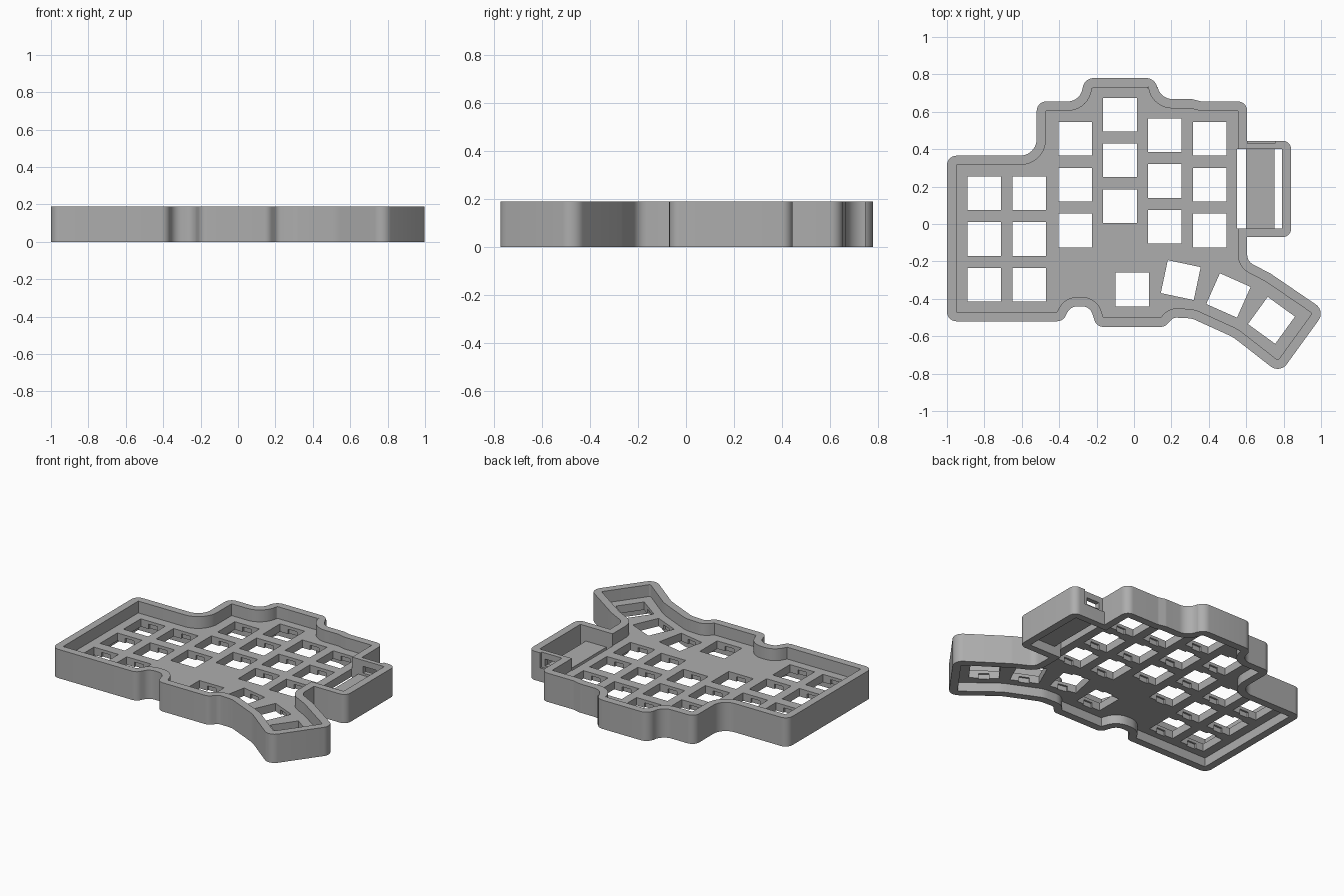
import bpy, bmesh, math
from mathutils import Vector, Matrix

if "Cube" in bpy.data.objects:
    bpy.data.objects.remove(bpy.data.objects["Cube"])

HEIGHT, PLATE_TOP, PLATE_LOW, WALL = 0.19, 0.112, 0.06, 0.05
KEY, PITCH = 0.18, 0.245

grey = bpy.data.materials.new("matte grey")
grey.use_nodes = True
grey.diffuse_color = (0.42, 0.42, 0.42, 1)
grey.node_tree.nodes["Principled BSDF"].inputs["Base Color"].default_value = grey.diffuse_color

# Case outline, anticlockwise: corner x, y and radius
OUTLINE = [
    (-1, -.52, .05), (-.38, -.52, .05), (-.34, -.44, .06), (-.235, -.44, .06),
    (-.2, -.55, .05), (.165, -.55, .05), (.21, -.5, .04), (.31, -.505, .1),
    (.53, -.605, .2), (.78, -.8, .06), (1.023, -.465, .06), (.73, -.265, .12),
    (.605, -.2, .06), (.605, .655, .05), (.36, .655, .05), (.31, .668, .05),
    (.125, .668, .08), (.125, .78, .06), (-.275, .78, .06), (-.275, .655, .08),
    (-.52, .655, .05), (-.52, .365, .09), (-1, .365, .05)]


def around(corners):
    """Each corner with its incoming and outgoing directions."""
    pts = [Vector(c[:2]) for c in corners]
    for i, p in enumerate(pts):
        a = (p - pts[i - 1]).normalized()
        b = (pts[(i + 1) % len(pts)] - p).normalized()
        yield p, a, b, corners[i][2]


def inset(corners, d):
    out = []
    for p, a, b, r in around(corners):
        n = Vector((-a.y - b.y, a.x + b.x)).normalized()
        p2 = p + n * d / n.dot(Vector((-a.y, a.x)))
        convex = a.cross(b) > 0
        out.append((p2.x, p2.y, max(0, r - d) if convex else r + d))
    return out


def rounded(corners):
    pts = []
    for p, a, b, r in around(corners):
        turn = math.atan2(a.cross(b), a.dot(b))
        if r < 0.005 or abs(turn) < 0.01:
            pts.append(p)
            continue
        start = p - a * r * math.tan(abs(turn) / 2)
        side = math.copysign(1, turn)
        centre = start + Vector((-a.y, a.x)) * r * side
        steps = max(3, int(abs(turn) / math.radians(9)))
        for k in range(steps + 1):
            pts.append(centre + Matrix.Rotation(turn * k / steps, 2) @ (start - centre))
    return pts


def prism(bm, pts, low, high):
    face = bm.faces.new([bm.verts.new((p[0], p[1], low)) for p in pts])
    top = bmesh.ops.extrude_face_region(bm, geom=[face])["geom"]
    for v in top:
        if isinstance(v, bmesh.types.BMVert):
            v.co.z = high


def solid(name, prisms):
    bm = bmesh.new()
    for p in prisms:
        prism(bm, *p)
    bmesh.ops.recalc_face_normals(bm, faces=bm.faces)
    mesh = bpy.data.meshes.new(name)
    bm.to_mesh(mesh)
    bm.free()
    mesh.materials.append(grey)
    ob = bpy.data.objects.new(name, mesh)
    bpy.context.collection.objects.link(ob)
    return ob


def rect(x0, x1, y0, y1):
    return [(x0, y0), (x1, y0), (x1, y1), (x0, y1)]


def key_rect(x, y, angle, w, d):
    rot = Matrix.Rotation(math.radians(angle), 2)
    return [rot @ Vector(c) + Vector((x, y)) for c in rect(-w / 2, w / 2, -d / 2, d / 2)]


def boolean(target, tool, operation):
    mod = target.modifiers.new(tool.name, "BOOLEAN")
    mod.object, mod.operation, mod.solver = tool, operation, "EXACT"
    bpy.context.view_layer.update()
    mesh = bpy.data.meshes.new_from_object(
        target.evaluated_get(bpy.context.evaluated_depsgraph_get()))
    target.modifiers.clear()
    target.data = mesh
    bpy.data.objects.remove(tool)


# Case shell with the controller bay on its side
case = solid("keyboard_case", [(rounded(OUTLINE), 0, HEIGHT)])
bay = [(.57, -.07, 0), (.84, -.07, .045), (.84, .445, .045), (.57, .445, 0)]
boolean(case, solid("bay_block", [(rounded(bay), 0, HEIGHT)]), "UNION")

# Recesses above and below the key plate
inner = rounded(inset(OUTLINE, WALL))
boolean(case, solid("upper_recess", [(inner, PLATE_TOP, 0.3)]), "DIFFERENCE")
boolean(case, solid("lower_recess", [(inner, -0.1, PLATE_LOW)]), "DIFFERENCE")
boolean(case, solid("bay_cavity", [(rect(.552, .79, -.025, .4), -0.1, 0.3)]), "DIFFERENCE")

# Key openings: six columns of three and a fanned thumb row
keys = [(x, y + PITCH * row, 0) for row in range(3) for x, y in
        [(-.8, -.325), (-.56, -.325), (-.315, -.035), (-.075, .095), (.165, -.015), (.405, -.035)]]
keys += [(-.01, -.35, 0), (.25, -.3, -12), (.505, -.382, -24), (.735, -.515, -36)]
boolean(case, solid("key_openings", [(key_rect(*k, KEY, KEY), -0.1, 0.3) for k in keys]), "DIFFERENCE")
# Switch clip pockets under the plate lip
boolean(case, solid("clip_pockets", [(key_rect(*k, .065, KEY + .024), -0.1, PLATE_TOP - .02)
                                     for k in keys]), "DIFFERENCE")

# Cable port: outer recess and through opening
boolean(case, solid("port_recess", [(rect(.606, .755, .43, .5), .09, 0.3)]), "DIFFERENCE")
boolean(case, solid("port_opening", [(rect(.635, .73, .38, .5), .105, .15)]), "DIFFERENCE")

# Controller support between the two pin slots
solid("controller_support", [(rect(.6, .75, -.03, .405), .06, .09)])

bpy.ops.object.select_all(action="DESELECT")
case.select_set(True)
bpy.context.view_layer.objects.active = case
bpy.ops.object.shade_smooth_by_angle(angle=math.radians(30))
